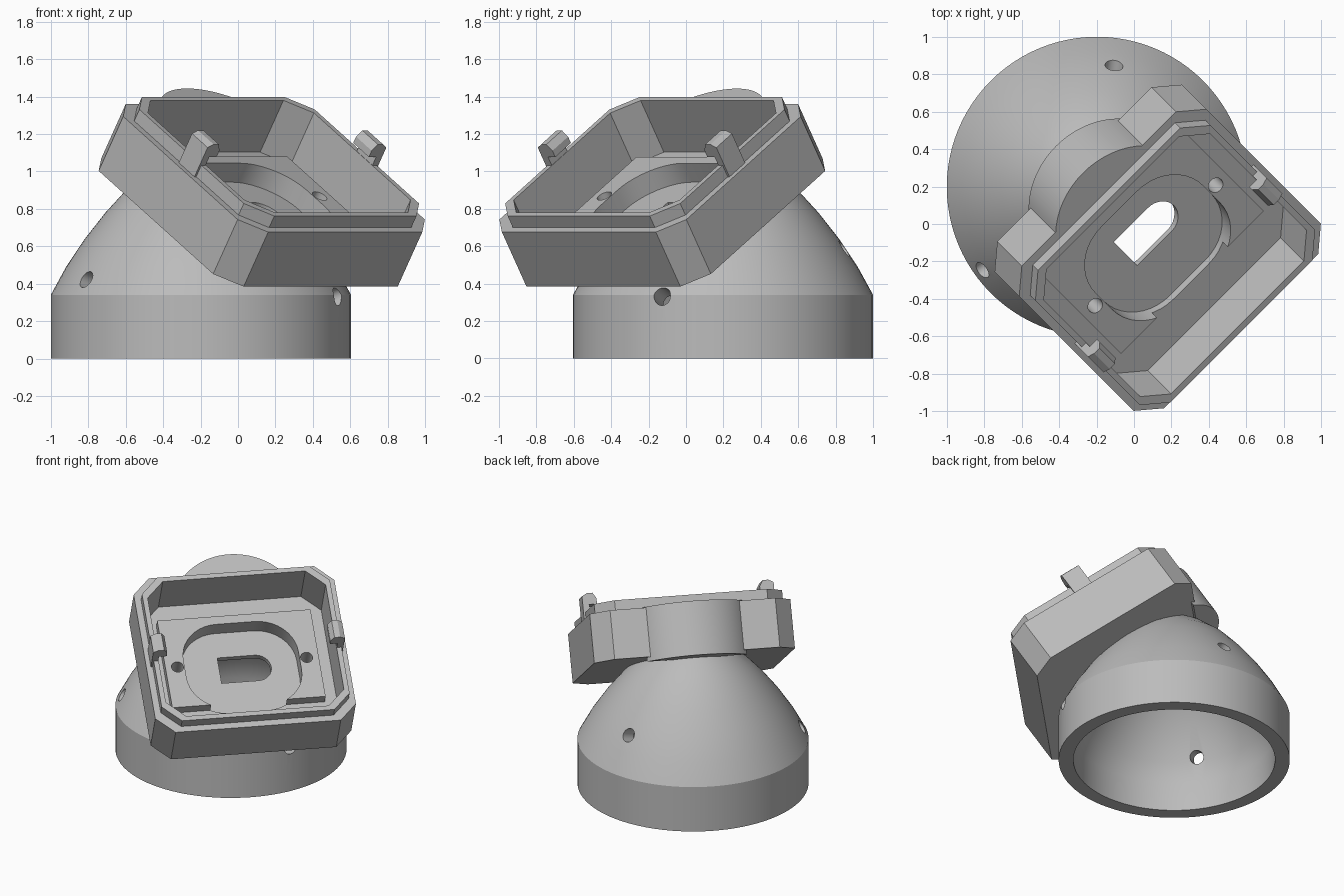
import bpy, bmesh, math
from mathutils import Matrix, Vector

if "Cube" in bpy.data.objects:
    bpy.data.objects.remove(bpy.data.objects["Cube"])

grey = bpy.data.materials.new("light grey")
grey.use_nodes = True
grey.diffuse_color = (0.5, 0.5, 0.5, 1)
grey.node_tree.nodes["Principled BSDF"].inputs["Base Color"].default_value = (0.5, 0.5, 0.5, 1)

# Tilted tray frame: x across, y down the slope, z out of the tray
TILT = math.radians(32.5)
C, S, A = math.cos(TILT), math.sin(TILT), math.sqrt(0.5)
FRAME = Matrix(((-A, C * A, S * A), (-A, -C * A, -S * A), (0, -S, C))).to_4x4()
BACK, FRONT, HALF = -0.955, 0.32, 0.707
MID = -0.33
CENTRE = Vector((-0.198, 0.198, 0))


def make(name, bm, matrix=Matrix()):
    bmesh.ops.transform(bm, matrix=matrix, verts=bm.verts)
    bmesh.ops.recalc_face_normals(bm, faces=bm.faces)
    mesh = bpy.data.meshes.new(name)
    bm.to_mesh(mesh)
    bm.free()
    mesh.materials.append(grey)
    obj = bpy.data.objects.new(name, mesh)
    bpy.context.collection.objects.link(obj)
    return obj


def extrude(name, lower, upper):
    """Close a solid between two matching outlines in the tray frame."""
    bm = bmesh.new()
    ends = [[bm.verts.new(p) for p in outline] for outline in (lower, upper)]
    for end in ends:
        bm.faces.new(end)
    for i in range(len(lower)):
        bm.faces.new((ends[0][i - 1], ends[0][i], ends[1][i], ends[1][i - 1]))
    return make(name, bm, FRAME)


def prism(name, outline, low, high):
    return extrude(name, [(x, y, low) for x, y in outline], [(x, y, high) for x, y in outline])


def rect(x0, x1, y0, y1):
    return [(x0, y0), (x1, y0), (x1, y1), (x0, y1)]


def octagon(inset, c=0.125):
    w, y0, y1 = HALF - inset, BACK + inset, FRONT - inset
    return [(w - c, y0), (w, y0 + c), (w, y1 - c), (w - c, y1),
            (c - w, y1), (-w, y1 - c), (-w, y0 + c), (c - w, y0)]


def arc(cx, cy, r, start, end, steps):
    angles = [math.radians(start + (end - start) * i / steps) for i in range(steps + 1)]
    return [(cx + r * math.cos(a), cy + r * math.sin(a)) for a in angles]


def circle(cx, cy, r, steps=32):
    return arc(cx, cy, r, 0, 360, steps)[:-1]


def rounded(w, h, r, cy):
    points = []
    for i, (sx, sy) in enumerate([(1, 1), (-1, 1), (-1, -1), (1, -1)]):
        points += arc(sx * (w - r), cy + sy * (h - r), r, i * 90, i * 90 + 90, 10)
    return points


def combine(target, tool, operation):
    """Apply a boolean and discard the tool."""
    mod = target.modifiers.new("cut", 'BOOLEAN')
    mod.operation, mod.solver, mod.object = operation, 'EXACT', tool
    bpy.context.view_layer.objects.active = target
    bpy.ops.object.modifier_apply(modifier=mod.name)
    bpy.data.objects.remove(tool)


def smooth(obj):
    bpy.ops.object.select_all(action='DESELECT')
    obj.select_set(True)
    bpy.context.view_layer.objects.active = obj
    bpy.ops.object.shade_smooth_by_angle(angle=math.radians(25))


# Hollow domed base
profile = [(0, 1.1), (.13, 1.08), (.26, 1.015), (.4, .9), (.51, .78), (.62, .64),
           (.72, .49), (.802, .34), (.802, 0), (.7, 0), (.7, .22), (.66, .36), (.53, .58),
           (.42, .72), (.31, .83), (.2, .92), (.1, .97), (0, .985)]
bm = bmesh.new()
verts = [bm.verts.new((r, 0, z)) for r, z in profile]
edges = [bm.edges.new(pair) for pair in zip(verts, verts[1:])]
bmesh.ops.spin(bm, geom=verts + edges, cent=(0, 0, 0), axis=(0, 0, 1),
               angle=math.tau, steps=96, use_duplicate=False)
bmesh.ops.remove_doubles(bm, verts=bm.verts, dist=0.0005)
base = make("domed_base", bm, Matrix.Translation(CENTRE))
combine(base, prism("trim", rect(-2, 2, -3, 3), 0.68, 3), 'DIFFERENCE')

# Fixing holes around the dome
for degrees, radius, height in [(216, .75, .42), (82, .65, .585), (336, .79, .33)]:
    a = math.radians(degrees)
    out = Vector((math.cos(a), math.sin(a), 0))
    axis = out + Vector((0, 0, 0.35))
    bm = bmesh.new()
    bmesh.ops.create_cone(bm, cap_ends=True, segments=24, radius1=0.048, radius2=0.048, depth=0.5)
    place = Matrix.Translation(out * radius + CENTRE + Vector((0, 0, height)))
    drill = make("drill", bm, place @ axis.to_track_quat('Z', 'Y').to_matrix().to_4x4())
    combine(base, drill, 'DIFFERENCE')

# Tray body, round rear boss and raised lip, hollowed out
tray = prism("tray", octagon(0), 0.66, 1.005)
boss = arc(0, -0.655, 0.445, 218, 322, 48)
combine(tray, prism("rear_boss", boss, 0.63, 1.01), 'UNION')
combine(tray, prism("lip", octagon(0.045), 0.9, 1.078), 'UNION')
combine(tray, prism("cavity", octagon(0.08), 0.75, 1.5), 'DIFFERENCE')

# Raised floor plate with its recess and screw holes
combine(tray, prism("floor_plate", rect(-0.54, 0.54, -0.72, 0), 0.72, 0.82), 'UNION')
combine(tray, prism("recess", rounded(0.405, 0.345, 0.27, MID + 0.02), 0.70, 1.2), 'DIFFERENCE')
for side in (-1, 1):
    combine(tray, prism("screw_hole", circle(side * 0.455, MID, 0.042), 0.69, 1.2), 'DIFFERENCE')

# Cable slot through the tray and the dome
slot = [(0.145, MID - 0.125), (0.145, MID + 0.085)] + arc(-0.115, MID - 0.02, 0.105, 90, 270, 16)
for part in (tray, base):
    combine(part, prism("slot", slot, 0.4, 1.2), 'DIFFERENCE')

# Hooked side clips
section = [(0.675, 0.98), (0.675, 1.19), (0.64, 1.21), (0.6, 1.21), (0.575, 1.17),
           (0.575, 1.13), (0.63, 1.13), (0.63, 0.98)]
for side, label in ((-1, "left"), (1, "right")):
    extrude(label + "_clip", *[[(side * x, y, z) for x, z in section]
                               for y in (MID - 0.04, MID + 0.1)])

smooth(base)
smooth(tray)
